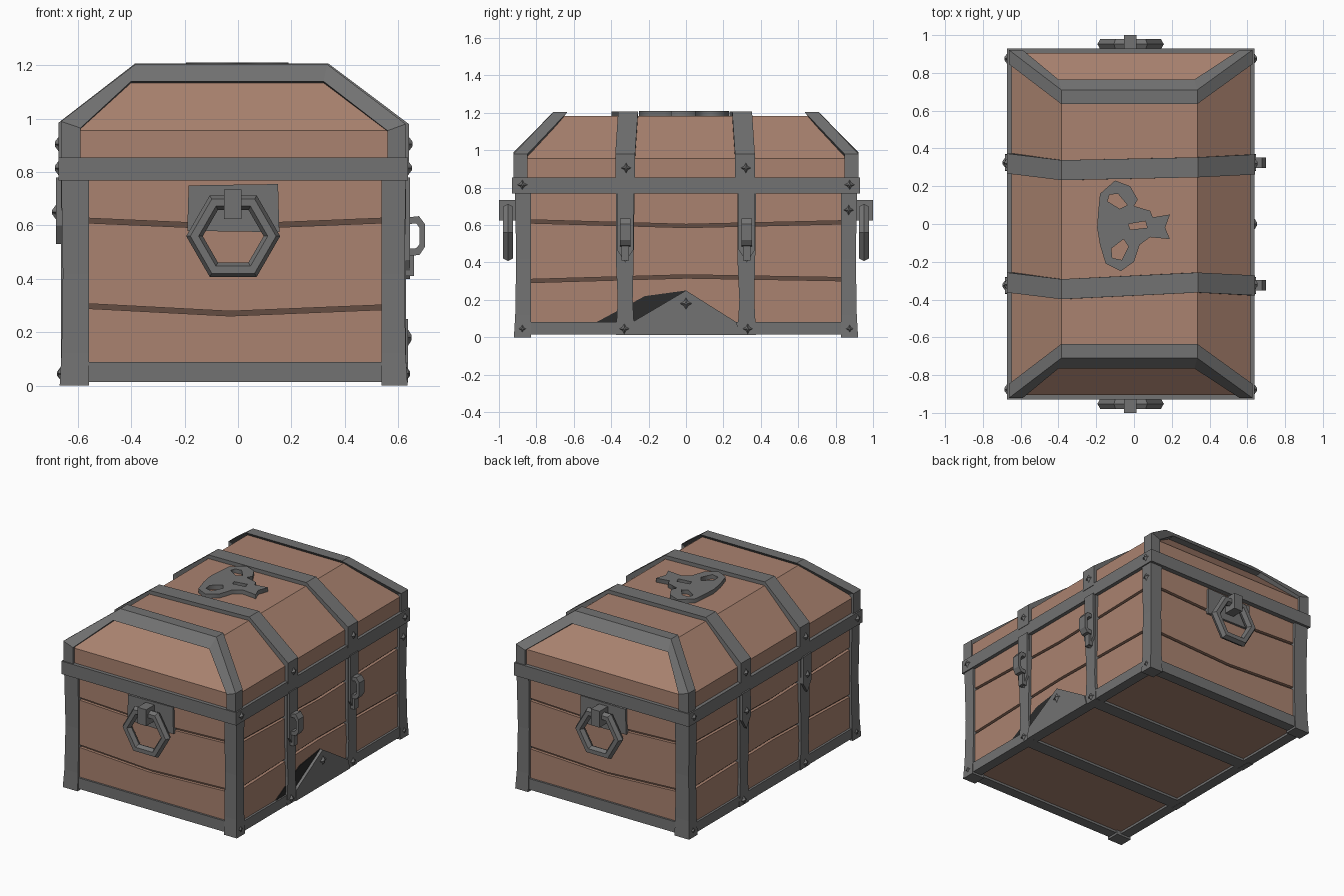
import bpy, bmesh, math
from mathutils import Vector

if "Cube" in bpy.data.objects:
    bpy.data.objects.remove(bpy.data.objects["Cube"])


def material(name, c):
    m = bpy.data.materials.new(name)
    m.diffuse_color = (*c, 1)
    m.use_nodes = True
    m.node_tree.nodes["Principled BSDF"].inputs["Base Color"].default_value = m.diffuse_color
    return m


WOOD = material("wood", (0.40, 0.225, 0.16))
GROOVE = material("groove_wood", (0.13, 0.075, 0.055))
IRON = material("iron", (0.17, 0.17, 0.17))
SHADOW = material("dark_gap", (0.025, 0.025, 0.025))


def make(name, verts, faces, mat):
    bm = bmesh.new()
    vs = [bm.verts.new(v) for v in verts]
    for f in faces:
        bm.faces.new([vs[i] for i in f])
    bmesh.ops.recalc_face_normals(bm, faces=bm.faces)
    me = bpy.data.meshes.new(name)
    bm.to_mesh(me)
    bm.free()
    me.materials.append(mat)
    ob = bpy.data.objects.new(name, me)
    bpy.context.collection.objects.link(ob)
    return ob


def loft(name, sections, mat):
    """Skin equal-length closed sections and cap both ends."""
    n, m = len(sections[0]), len(sections)
    verts = [p for s in sections for p in s]
    faces = [(i * n + j, i * n + (j + 1) % n, (i + 1) * n + (j + 1) % n, (i + 1) * n + j)
             for i in range(m - 1) for j in range(n)]
    faces += [tuple(range(n)), tuple(range((m - 1) * n, m * n))]
    return make(name, verts, faces, mat)


def box(name, x, y, z, mat=IRON):
    ring = lambda h: [(x[0], y[0], h), (x[1], y[0], h), (x[1], y[1], h), (x[0], y[1], h)]
    return loft(name, [ring(z[0]), ring(z[1])], mat)


def prism(name, axis, pts, d0, d1, mat=IRON):
    """Extrude a profile along x (points are y,z) or y (points are x,z)."""
    at = (lambda d: [(d, u, v) for u, v in pts]) if axis == 'x' else (lambda d: [(u, d, v) for u, v in pts])
    return loft(name, [at(d0), at(d1)], mat)


def bolt(name, side, x, y, z, r=0.027):
    """Four-pointed stud on an x side."""
    star = [(r * (1 if k % 2 == 0 else 0.5) * math.cos(k * math.pi / 4),
             r * (1 if k % 2 == 0 else 0.5) * math.sin(k * math.pi / 4)) for k in range(8)]
    base = [(x, y + a, z + b) for a, b in star]
    tip = [(x + side * 0.014, y + a * 0.3, z + b * 0.3) for a, b in star]
    return loft(name, [base, tip], IRON)


XL, XR = -0.645, 0.612      # wood side faces
YE = 0.897                  # wood end faces

# body core, visible only in the plank grooves
box("body_core", (XL + .02, XR - .02), (-YE + .02, YE - .02), (0.035, 0.84), GROOVE)
box("bottom_board", (XL + .01, XR - .01), (-YE + .01, YE - .01), (0.03, 0.06), WOOD)

# bent planks on all four walls
end_rows = [(.06, .06, .06), (.30, .27, .295), (.62, .595, .62), (.80, .80, .80)]
side_rows = [(.06, .06, .06), (.30, .325, .31), (.62, .595, .615), (.80, .80, .80)]


def planks(name, axis, us, rows, d0, d1):
    for i in range(3):
        lo = [(u, z + .009) for u, z in zip(us, rows[i])]
        hi = [(u, z - .009) for u, z in zip(us, rows[i + 1])]
        prism(f"{name}_{i}", axis, lo + hi[::-1], d0, d1, WOOD)


for s in (-1, 1):
    planks("end_plank", 'y', (-.60, -.03, .58), end_rows, s * (YE - .04), s * YE)
planks("right_plank", 'x', (-.86, 0, .86), side_rows, XR - .04, XR)
planks("left_plank", 'x', (-.86, 0, .86), side_rows, XL + .04, XL)

# corner posts, slightly flared at the foot
for sy in (-1, 1):
    for xo, xi in ((-.66, -.558), (.627, .538)):
        sx = 1 if xo > 0 else -1
        secs = [[(xo + sx * f, sy * (.912 + f), z), (xi, sy * (.912 + f), z),
                 (xi, sy * .83, z), (xo + sx * f, sy * .83, z)]
                for z, f in ((0, .008), (.12, .001), (.42, -.004), (.78, .002))]
        loft("corner_post", secs, IRON)
    # bottom end rails, rim ends
    box("bottom_end_rail", (-.65, .615), tuple(sorted((sy * .84, sy * .91))), (.014, .088))
    box("rim_end", (-.672, .637), tuple(sorted((sy * .84, sy * .93))), (.768, .855))
for a, b in ((-.66, -.59), (.56, .627)):
    box("bottom_side_rail", (a, b), (-.86, .86), (.014, .082))
for a, b in ((-.672, -.59), (.56, .637)):
    box("rim_side", (a, b), (-.86, .86), (.768, .855))

# hipped lid boards
lid = [(-.648, .617, .905, .84), (-.648, .617, .905, .955), (-.385, .335, .675, 1.182)]
loft("lid_boards", [[(a, -y, z), (b, -y, z), (b, y, z), (a, y, z)] for a, b, y, z in lid], WOOD)

# iron arch along the hips at each end of the lid
outer = [(-.663, .922, .85), (-.663, .922, .99), (-.385, .71, 1.203),
         (.335, .71, 1.203), (.628, .922, .98), (.628, .922, .85)]
inner = [(-.59, .922, .85), (-.59, .922, .965), (-.40, .765, 1.14),
         (.32, .765, 1.14), (.56, .922, .955), (.56, .922, .85)]
for s in (-1, 1):
    loft("lid_end_arch", [[(o[0], s * o[1], o[2]), (o[0], s * (o[1] - .075), o[2]),
                           (i[0], s * (i[1] - .075), i[2] - .01), (i[0], s * i[1], i[2])]
                          for o, i in zip(outer, inner)], IRON)


def strap(name, path, inset, y, w):
    """Flat band in the x-z plane; y may shift at each path point."""
    secs = []
    for (x, z), (ix, iz), yy in zip(path, inset, y):
        secs.append([(x, yy - w, z), (x, yy + w, z), (ix, yy + w, iz), (ix, yy - w, iz)])
    return loft(name, secs, IRON)


# straps across the lid, down both walls and under the floor
lid_out = [(-.672, .84), (-.672, .985), (-.385, 1.207), (.338, 1.207), (.64, .98), (.64, .84)]
lid_in = [(-.63, .84), (-.63, .96), (-.37, 1.17), (.32, 1.17), (.60, .95), (.60, .84)]
for s, shift in ((1, (.32, .32, .285, .30, .315, .315)), (-1, (-.31, -.31, -.345, -.31, -.325, -.325))):
    strap("lid_strap", lid_out, lid_in, shift, .053)
    y = s * .325
    box("floor_strap", (-.64, .61), (y - .045, y + .045), (.014, .05))
    prof = [(y - .05, .012), (y + .05, .012), (y + .04, .2), (y + .045, .42), (y + .05, .775),
            (y - .05, .775), (y - .05, .42), (y - .04, .2)]
    prism("right_wall_strap", 'x', prof, XR - .02, .63)
    prism("left_wall_strap", 'x', prof, XL + .02, -.663)
    plate = [(y - .043, .78), (y + .043, .78), (y + .045, .47), (y, .40), (y - .045, .47)]
    prism("hasp_plate", 'x', plate, .62, .645)
    prism("hinge_plate", 'x', [(a, b + .13 if b < .5 else b) for a, b in plate], -.65, -.682)
    # staple loop on the hasp
    strap("hasp_loop", [(.635, .63), (.678, .635), (.70, .605), (.70, .52), (.68, .49), (.635, .485)],
          [(.635, .605), (.668, .608), (.68, .59), (.68, .53), (.668, .515), (.635, .512)],
          [y] * 6, .028)
    box("hasp_tongue", (.63, .66), (y - .02, y + .02), (.41, .50))
    bolt("hinge_bolt", -1, -.682, y, .65)

# studs on both long sides
for side, xb, xr in ((1, .627, .637), (-1, -.66, -.672)):
    for s in (-1, 1):
        bolt("post_bolt", side, xb, s * .875, .045)
        bolt("rim_bolt", side, xr, s * .875, .815)
        bolt("strap_foot_bolt", side, xb + side * .003, s * .33, .045)
        bolt("lid_strap_bolt", side, xr + (.003 if side > 0 else 0), s * .32, .905)
bolt("post_upper_bolt", 1, .628, .87, .68)

# peaked repair plate low on the right side, with the dark gap beside it
prism("repair_plate", 'x', [(-.29, .012), (.29, .012), (.27, .08), (0, .25), (-.28, .085)], .60, .636)
prism("repair_gap", 'x', [(-.48, .08), (-.28, .082), (0, .25), (-.22, .22)], .60, .617, SHADOW)
bolt("repair_bolt", 1, .636, 0, .18, .032)

# hexagonal ring handles on both ends
for s in (-1, 1):
    prism("handle_plate", 'y', [(-.19, .58), (.155, .575), (.15, .755), (-.185, .75)], s * .88, s * .912)
    box("handle_bracket", (-.053, .013), tuple(sorted((s * .90, s * 1.0))), (.625, .735))
    bpy.ops.mesh.primitive_torus_add(major_segments=6, minor_segments=6, major_radius=.145,
                                     minor_radius=.031, location=(-.018, s * .952, .56),
                                     rotation=(math.pi / 2, 0, 0))
    ring = bpy.context.object
    ring.name = "handle_ring"
    ring.data.materials.append(IRON)

# skull emblem cut-out lying on the lid
skull = [(-.19, .06), (-.18, .16), (-.10, .23), (-.02, .20), (.02, .13), (.0, .095), (.085, .07),
         (.10, .035), (.19, .05), (.165, -.02), (.19, -.08), (.085, -.07), (.03, -.11), (.0, -.20),
         (-.07, -.25), (-.15, -.21), (-.18, -.11), (-.195, -.02)]
holes = [[(-.13, .155), (-.085, .16), (-.035, .10), (-.075, .08), (-.14, .12)],
         [(-.12, -.13), (-.055, -.08), (-.03, -.12), (-.065, -.19), (-.115, -.18)],
         [(-.03, .0), (.06, .015), (.07, -.02), (-.02, -.03)]]
cu = bpy.data.curves.new("skull_emblem", 'CURVE')
cu.dimensions, cu.fill_mode, cu.extrude = '2D', 'BOTH', .015
for poly in [skull] + holes:
    sp = cu.splines.new('POLY')
    sp.points.add(len(poly) - 1)
    for p, (x, y) in zip(sp.points, poly):
        p.co = (x, y, 0, 1)
    sp.use_cyclic_u = True
cu.materials.append(IRON)
emblem = bpy.data.objects.new("skull_emblem", cu)
bpy.context.collection.objects.link(emblem)
emblem.location.z = 1.195
bpy.ops.object.select_all(action='DESELECT')
emblem.select_set(True)
bpy.context.view_layer.objects.active = emblem
bpy.ops.object.convert(target='MESH')
